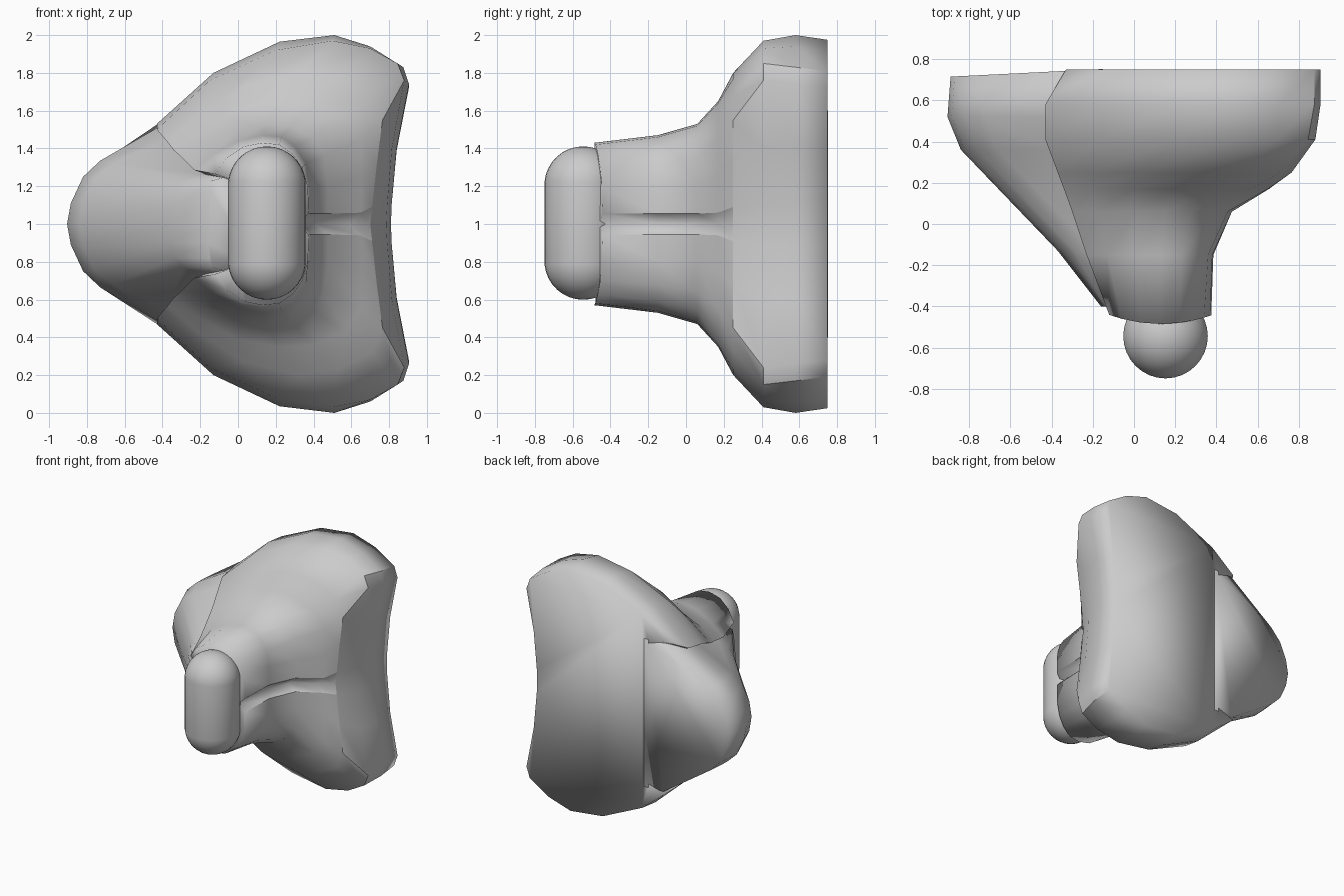
import bpy, bmesh

if "Cube" in bpy.data.objects:
    bpy.data.objects.remove(bpy.data.objects["Cube"])

MID = 1.0  # height of the mirror plane


def finish(bm, name):
    bmesh.ops.recalc_face_normals(bm, faces=bm.faces)
    for f in bm.faces:
        f.smooth = True
    me = bpy.data.meshes.new(name)
    bm.to_mesh(me)
    bm.free()
    ob = bpy.data.objects.new(name, me)
    bpy.context.collection.objects.link(ob)
    return ob


def loft(name, sections, tilt=0.0, bow=0.0, notch=None, creases=()):
    """Skin upper half profiles (x, z), mirrored about MID, along y.
    tilt leans the back ring, bow curves the front ring, notch adds an inner point,
    creases are sharp paths of (ring, point) steps."""
    bm = bmesh.new()
    rings = []
    for k, (y, pts) in enumerate(sections):
        pts = list(pts)
        if notch:
            pts.append((pts[-1][0] + notch[0], pts[-1][1] + notch[1]))
        full = pts + [(x, 2 * MID - z) for x, z in reversed(pts[1:])]
        lean = tilt if k == 0 else 0
        curve = bow if k == len(sections) - 1 else 0
        rings.append([bm.verts.new((x, y + lean * (x - pts[0][0]) + curve * (x - .13) ** 2, z))
                      for x, z in full])
    n = len(rings[0])
    for a, b in zip(rings, rings[1:]):
        for i in range(n):
            j = (i + 1) % n
            bm.faces.new((a[i], a[j], b[j], b[i]))
    bm.faces.new(rings[0])
    bm.faces.new(rings[-1])
    for path in creases:
        for (r, i), (s, j) in zip(path, path[1:]):
            for sign in (1, -1):
                e = bm.edges.get((rings[r][sign * i % n], rings[s][sign * j % n]))
                if e:
                    e.smooth = False
    return finish(bm, name)


# Main flared body: groove centre, groove edge, side, corner, over the top to the left edge
widest = [(.81, 1), (.813, 1.1), (.84, 1.4), (.905, 1.74), (.875, 1.83),
          (.70, 1.94), (.51, 2.0), (.22, 1.965), (-.13, 1.80), (-.43, 1.53)]
back = [(x, MID + (z - MID) * .975) for x, z in widest[:-1]] + [(-.33, 1.62)]
loft("flared_body", [
    (.75, back),
    (.58, widest),
    (.41, [(.785, 1), (.79, 1.1), (.815, 1.4), (.88, 1.76), (.845, 1.85),
           (.70, 1.93), (.50, 1.97), (.20, 1.92), (-.15, 1.76), (-.43, 1.50)]),
    (.25, [(.70, 1), (.71, 1.09), (.735, 1.32), (.765, 1.55), (.71, 1.68),
           (.53, 1.77), (.32, 1.80), (.03, 1.73), (-.20, 1.58), (-.37, 1.43)]),
    (.17, [(.59, 1), (.65, 1.06), (.655, 1.25), (.65, 1.45), (.57, 1.57),
           (.40, 1.64), (.22, 1.65), (.0, 1.61), (-.20, 1.50), (-.34, 1.39)]),
    (.06, [(.41, 1), (.475, 1.055), (.475, 1.2), (.455, 1.36), (.39, 1.46),
           (.28, 1.52), (.15, 1.53), (.0, 1.51), (-.19, 1.43), (-.30, 1.355)]),
    (-.15, [(.33, 1), (.385, 1.055), (.38, 1.2), (.36, 1.32), (.30, 1.41),
            (.23, 1.46), (.13, 1.47), (.0, 1.44), (-.13, 1.37), (-.23, 1.285)]),
    (-.485, [(.32, 1), (.375, 1.055), (.37, 1.2), (.34, 1.3), (.29, 1.37),
             (.22, 1.42), (.13, 1.43), (.03, 1.41), (-.06, 1.35), (-.12, 1.265)]),
], bow=.7, notch=(.14, -.05), creases=[
    # rim of the side panel, groove edges, left edge of the lobes
    [(0, 4), (1, 4), (2, 4)], [(2, 3), (3, 3), (3, 2), (3, 1), (3, 0)], [(2, 4), (2, 3)],
    [(r, 1) for r in range(3, 8)], [(r, 9) for r in range(8)],
])

# Rounded wedge on the left side, tucked into the body
loft("side_wedge", [
    (.715, [(-.89, 1), (-.87, 1.11), (-.81, 1.24), (-.72, 1.33), (-.32, 1.60), (-.15, 1.60)]),
    (.52, [(-.905, 1), (-.885, 1.11), (-.82, 1.25), (-.73, 1.335), (-.40, 1.525), (-.2, 1.55)]),
    (.36, [(-.84, 1), (-.82, 1.12), (-.76, 1.24), (-.66, 1.32), (-.38, 1.45), (-.2, 1.48)]),
    (-.13, [(-.37, 1), (-.36, 1.10), (-.335, 1.18), (-.29, 1.23), (-.19, 1.265), (-.05, 1.28)]),
    (-.40, [(-.16, 1), (-.155, 1.10), (-.15, 1.18), (-.135, 1.23), (-.08, 1.245), (.12, 1.25)]),
], tilt=.05)

# Upright capsule at the front
bm = bmesh.new()
bmesh.ops.create_uvsphere(bm, u_segments=32, v_segments=17, radius=.206)
for v in bm.verts:
    v.co.z += .2 if v.co.z > 0 else -.2
    v.co.x += .153
    v.co.y -= .544
    v.co.z += 1.005
finish(bm, "front_capsule")
